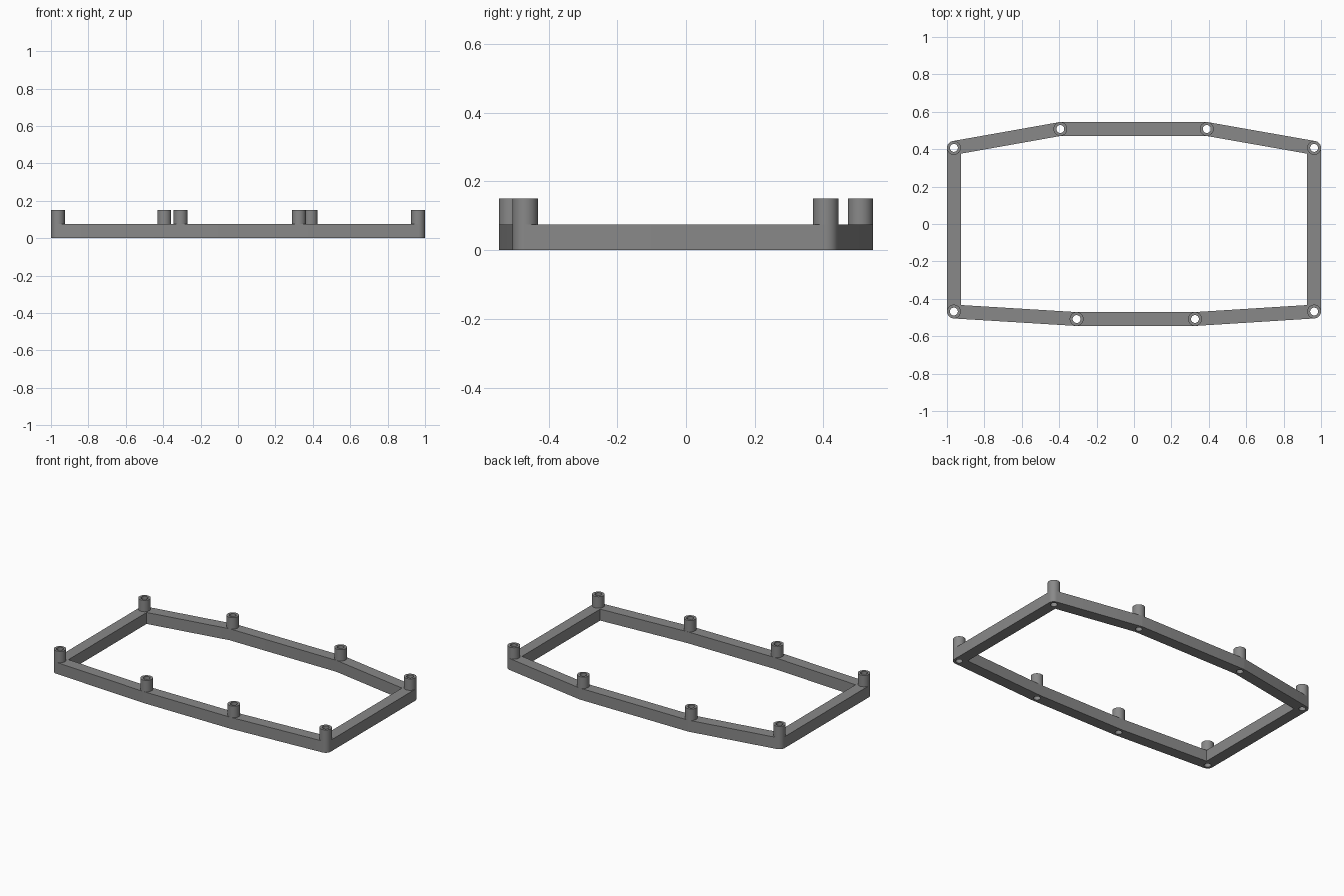
import bpy, bmesh, math
from mathutils import Vector

if "Cube" in bpy.data.objects:
    bpy.data.objects.remove(bpy.data.objects["Cube"])

R, HOLE, RAIL_H, POST_H, SEG = 0.037, 0.021, 0.075, 0.15, 40

# post centres, counter-clockwise from front left
POSTS = [Vector(p) for p in [
    (-0.963, -0.468), (-0.307, -0.508), (0.326, -0.508), (0.963, -0.468),
    (0.963, 0.407), (0.389, 0.508), (-0.394, 0.508), (-0.963, 0.407)]]

grey = bpy.data.materials.new("mid grey")
grey.diffuse_color = (0.25, 0.25, 0.25, 1)
grey.use_nodes = True
grey.node_tree.nodes["Principled BSDF"].inputs["Base Color"].default_value = grey.diffuse_color


def circle(c, r):
    return [c + Vector((r * math.cos(2 * math.pi * i / SEG), r * math.sin(2 * math.pi * i / SEG)))
            for i in range(SEG)]


def finish(name, bm):
    bmesh.ops.remove_doubles(bm, verts=bm.verts, dist=1e-5)
    bmesh.ops.recalc_face_normals(bm, faces=bm.faces)
    me = bpy.data.meshes.new(name)
    bm.to_mesh(me)
    bm.free()
    me.materials.append(grey)
    ob = bpy.data.objects.new(name, me)
    bpy.context.collection.objects.link(ob)
    bpy.ops.object.select_all(action='DESELECT')
    ob.select_set(True)
    bpy.context.view_layer.objects.active = ob
    bpy.ops.object.shade_smooth_by_angle(angle=math.radians(30))


# outline: rounded outer corners, mitred inner corners
outer, inner = [], []
n = len(POSTS)
for i, p in enumerate(POSTS):
    d0 = (p - POSTS[i - 1]).normalized()
    d1 = (POSTS[(i + 1) % n] - p).normalized()
    n0, n1 = Vector((d0.y, -d0.x)), Vector((d1.y, -d1.x))
    a0 = math.atan2(n0.y, n0.x)
    turn = (math.atan2(n1.y, n1.x) - a0) % (2 * math.pi)
    steps = max(1, round(turn / (2 * math.pi / SEG)))
    for k in range(steps + 1):
        a = a0 + turn * k / steps
        outer.append(p + R * Vector((math.cos(a), math.sin(a))))
    inner.append(p - (n0 + n1) * R / (1 + n0.dot(n1)))

# frame: flat outline with screw holes, extruded
curve = bpy.data.curves.new("frame_outline", 'CURVE')
curve.dimensions, curve.fill_mode, curve.extrude = '2D', 'BOTH', RAIL_H / 2
for loop in [outer, inner] + [circle(p, HOLE) for p in POSTS]:
    s = curve.splines.new('POLY')
    s.points.add(len(loop) - 1)
    for pt, co in zip(s.points, loop):
        pt.co = (co.x, co.y, 0, 1)
    s.use_cyclic_u = True
helper = bpy.data.objects.new("frame_outline", curve)
bpy.context.collection.objects.link(helper)
bpy.context.view_layer.update()
mesh = bpy.data.meshes.new_from_object(helper.evaluated_get(bpy.context.evaluated_depsgraph_get()))
bm = bmesh.new()
bm.from_mesh(mesh)
bmesh.ops.translate(bm, verts=bm.verts, vec=(0, 0, RAIL_H / 2))
for f in bm.faces:
    f.material_index = 0
bpy.data.objects.remove(helper)
bpy.data.meshes.remove(mesh)
finish("frame", bm)

# hollow posts standing on the frame
for i, p in enumerate(POSTS):
    bm = bmesh.new()
    rings = [[bm.verts.new((v.x, v.y, z)) for v in circle(p, r)]
             for r, z in ((R, RAIL_H), (R, POST_H), (HOLE, POST_H), (HOLE, RAIL_H))]
    for a, b in zip(rings, rings[1:]):
        for k in range(SEG):
            j = (k + 1) % SEG
            bm.faces.new((a[k], a[j], b[j], b[k]))
    finish(f"post_{i + 1}", bm)
